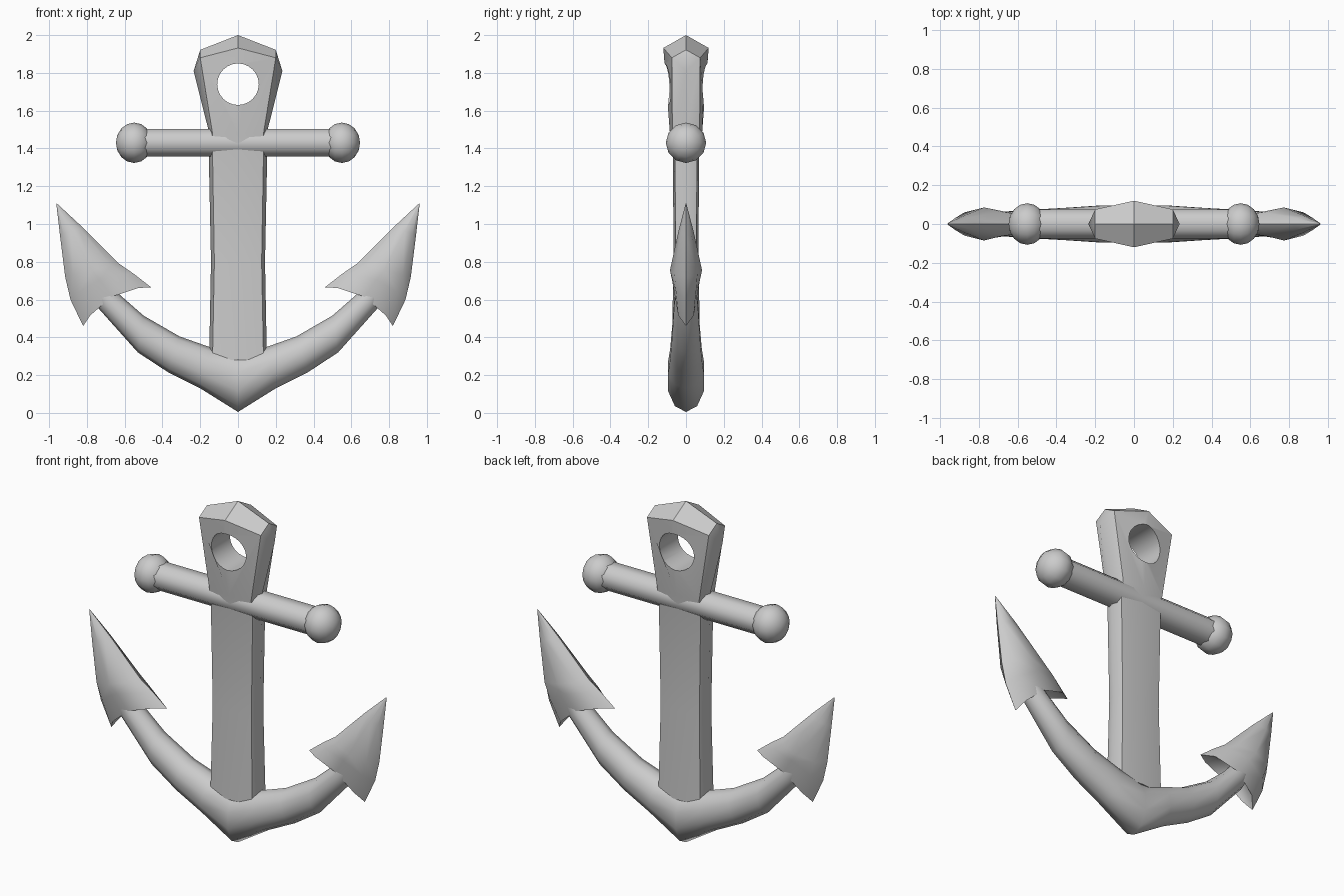
import bpy, bmesh, math
from mathutils import Vector

if "Cube" in bpy.data.objects:
    bpy.data.objects.remove(bpy.data.objects["Cube"])


def finish(name, bm, angle=40):
    bmesh.ops.remove_doubles(bm, verts=bm.verts, dist=0.0005)
    bmesh.ops.recalc_face_normals(bm, faces=bm.faces)
    me = bpy.data.meshes.new(name)
    bm.to_mesh(me)
    bm.free()
    ob = bpy.data.objects.new(name, me)
    bpy.context.collection.objects.link(ob)
    smooth(ob, angle)
    return ob


def smooth(ob, angle):
    for p in ob.data.polygons:
        p.use_smooth = True
    ob.data.set_sharp_from_angle(angle=math.radians(angle))


def loft(name, rings, start=True, end=True, start_point=None, angle=40):
    """Skin a list of equal-length rings; caps are an n-gon or a fan to a point."""
    bm = bmesh.new()
    vs = [[bm.verts.new(p) for p in r] for r in rings]
    n = len(vs[0])
    for a, b in zip(vs, vs[1:]):
        for i in range(n):
            j = (i + 1) % n
            bm.faces.new((a[i], a[j], b[j], b[i]))
    if start_point:
        c = bm.verts.new(start_point)
        for i in range(n):
            bm.faces.new((vs[0][i], c, vs[0][(i + 1) % n]))
    elif start:
        bm.faces.new(vs[0])
    if end:
        bm.faces.new(vs[-1])
    return finish(name, bm, angle)


def oval(p, q, hy, n=8, bow=0.0):
    """Ellipse spanning p..q in the xz plane, hy deep in y, middle bowed sideways."""
    p, q = Vector((p[0], 0, p[1])), Vector((q[0], 0, q[1]))
    c, h = (p + q) / 2, (p - q) / 2
    side = Vector((0, 1, 0)).cross(h).normalized()
    if side.z < 0:
        side = -side
    out = []
    for i in range(n):
        t = 2 * math.pi * i / n
        out.append(c + h * math.cos(t) + Vector((0, hy * math.sin(t), 0))
                   + side * bow * math.sin(t) ** 2)
    return out


# Shank and head: eight-sided sections that flare to a ridged top
def section(w, cw, d, cd, zs, zc, zm):
    return [(w, 0, zs), (cw, cd, zc), (0, d, zm), (-cw, cd, zc),
            (-w, 0, zs), (-cw, -cd, zc), (0, -d, zm), (cw, -cd, zc)]


shank = loft("shank", [
    section(.153, .135, .075, .062, .28, .28, .28),
    section(.143, .125, .067, .055, .8, .8, .8),
    section(.155, .135, .068, .058, 1.38, 1.38, 1.38),
    section(.152, .135, .085, .072, 1.48, 1.48, 1.48),
    section(.235, .2, .12, .075, 1.81, 1.88, 1.932),
    section(.2, .2, 0, 0, 1.922, 1.922, 2.0)], end=False, angle=35)

# Round eye cut through the head
bpy.ops.mesh.primitive_cylinder_add(vertices=24, radius=.11, depth=1,
                                    location=(0, 0, 1.74), rotation=(math.pi / 2, 0, 0))
cutter = bpy.context.object
cutter.name = "eye_cutter"
cutter.hide_render = True
mod = shank.modifiers.new("eye", 'BOOLEAN')
mod.object = cutter
mod.operation = 'DIFFERENCE'
mod.solver = 'EXACT'
bpy.context.view_layer.objects.active = shank
bpy.ops.object.modifier_apply(modifier="eye")
bpy.data.objects.remove(cutter)
smooth(shank, 35)

# Stock: crossbar through the shank
loft("stock", [[(x, .082 * math.cos(a), 1.43 + .078 * math.sin(a))
                for a in [math.pi / 8 + k * math.pi / 4 for k in range(8)]]
               for x in (-.53, .53)], angle=50)

# Arms: one curved bar with an oval section, thick at the crown
half = [((.14, .345), (.2, .13), .1), ((.31, .405), (.37, .215), .088),
        ((.5, .515), (.53, .32), .078), ((.62, .62), (.74, .555), .065),
        ((.71, .72), (.8, .66), .05)]
path = [((-a[0], a[1]), (-b[0], b[1]), h) for a, b, h in reversed(half)]
path += [((0, .325), (0, .005), .1)] + half
loft("arms", [oval(a, b, h, 10) for a, b, h in path], angle=60)

for side, s in (("left", -1), ("right", 1)):
    # Ball at the stock end
    bm = bmesh.new()
    bmesh.ops.create_uvsphere(bm, u_segments=12, v_segments=8, radius=.107)
    for v in bm.verts:
        x, y, z = v.co
        v.co = (s * .55 + z * .9, y, 1.43 + x)
    finish("stock_ball_" + side, bm, 60)

    # Barbed fluke with a hollowed base
    specs = [((.46, .665), (.82, .46), .058, .06),
             ((.55, .735), (.887, .6), .074, .04),
             ((.63, .79), (.915, .72), .085, 0),
             ((.82, .98), (.943, .945), .04, 0),
             ((.958, 1.108), (.962, 1.108), .002, 0)]
    rings = [oval((s * a[0], a[1]), (s * b[0], b[1]), h, 8, bow)
             for a, b, h, bow in specs]
    loft("fluke_" + side, rings, start_point=(s * .72, 0, .69), angle=50)
